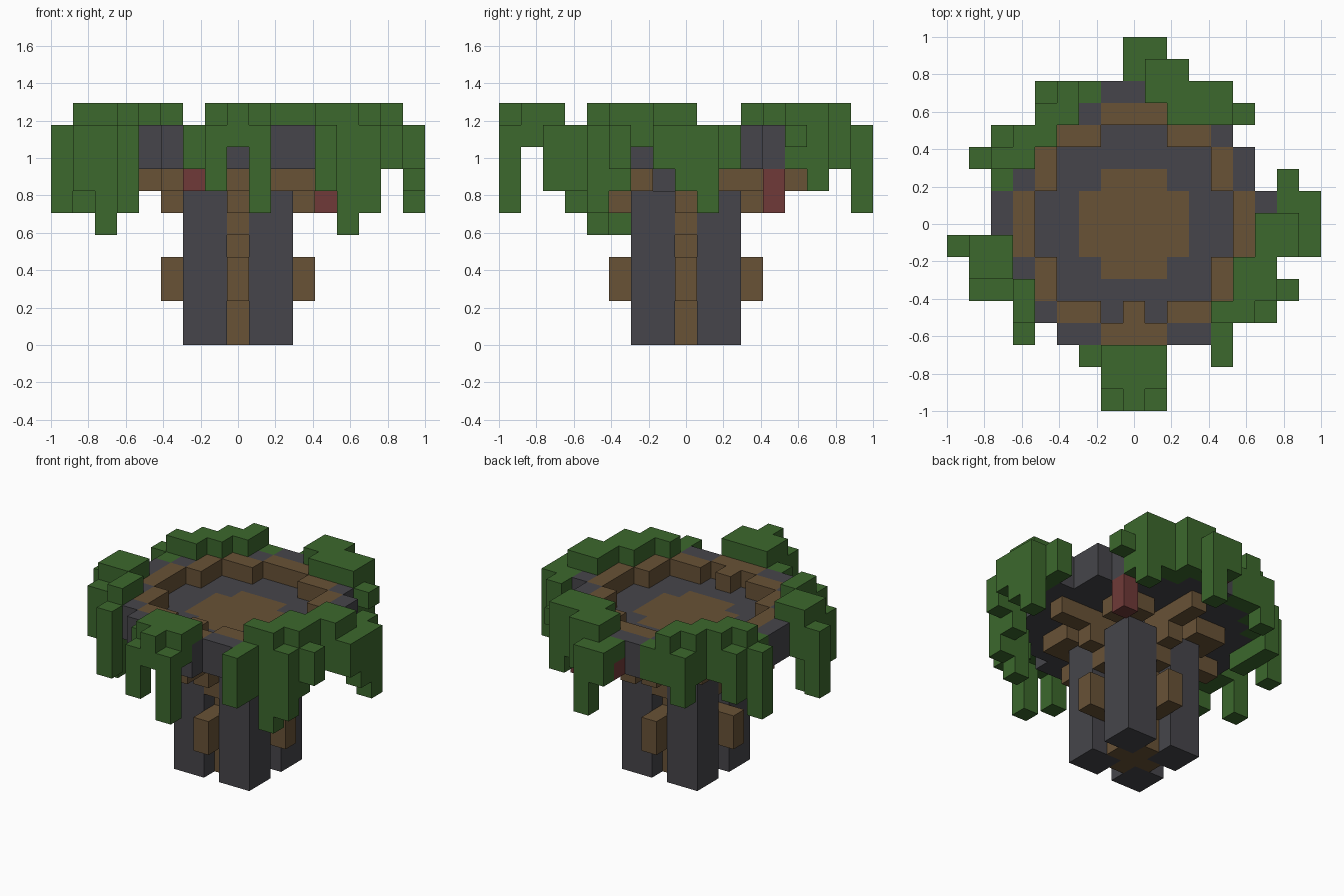
import bpy
import bmesh
from mathutils import Vector

cube = bpy.data.objects.get("Cube")
if cube:
    bpy.data.objects.remove(cube, do_unlink=True)

UNIT = 2 / 17          # edge of one block
occupied = {}          # block -> part name, shared so touching faces are dropped
parts = {}             # part name -> material


def material(name, colour):
    mat = bpy.data.materials.new(name)
    mat.use_nodes = True
    mat.diffuse_color = (*colour, 1)
    bsdf = next(n for n in mat.node_tree.nodes if n.type == "BSDF_PRINCIPLED")
    bsdf.inputs["Base Color"].default_value = (*colour, 1)
    return mat


def fill(part, x0, x1, y0, y1, z0, z1):
    """Claim a box of blocks (inclusive) for a part."""
    for x in range(x0, x1 + 1):
        for y in range(y0, y1 + 1):
            for z in range(z0, z1 + 1):
                occupied.setdefault((x, y, z), part)


def build(part):
    """Turn a part's blocks into a mesh of exposed faces."""
    bm = bmesh.new()
    for block in [b for b, p in occupied.items() if p == part]:
        centre = Vector(block) + Vector((0, 0, 0.5))
        for axis in range(3):
            for sign in (-1, 1):
                near = list(block)
                near[axis] += sign
                if tuple(near) in occupied:
                    continue
                n, u = Vector(), Vector()
                n[axis] = sign / 2
                u[(axis + 1) % 3] = 0.5
                v = n.cross(u) * 2
                corners = (-u - v, u - v, u + v, v - u)
                bm.faces.new([bm.verts.new((centre + n + c) * UNIT) for c in corners])
    bmesh.ops.remove_doubles(bm, verts=bm.verts, dist=0.001)
    mesh = bpy.data.meshes.new(part)
    bm.to_mesh(mesh)
    bm.free()
    mesh.materials.append(parts[part])
    bpy.context.collection.objects.link(bpy.data.objects.new(part, mesh))


stone = material("dark_stone", (0.061, 0.060, 0.069))
wood = material("brown_wood", (0.138, 0.084, 0.037))
leaf = material("green_leaf", (0.045, 0.138, 0.026))
berry = material("red_berry", (0.162, 0.042, 0.040))

parts.update(trunk_posts=stone, trunk_core=wood, corner_braces=wood, bowl=stone,
             bowl_rim=wood, bowl_floor_disc=wood, berries=berry)

# Four square posts, each with a brace under the bowl
for sx in (-1, 1):
    for sy in (-1, 1):
        xs = sorted((sx, 2 * sx))
        ys = sorted((sy, 2 * sy))
        fill("trunk_posts", *xs, *ys, 0, 6)
        fill("trunk_posts", sx, sx, sy, sy, 7, 7)
        xs = sorted((2 * sx, 3 * sx))
        ys = sorted((2 * sy, 3 * sy))
        fill("corner_braces", *xs, *ys, 7, 7)

# Cross-shaped core: reach of its arms at each level
for z, reach in enumerate((1, 1, 3, 3, 1, 2, 3, 5)):
    fill("trunk_core", -reach, reach, 0, 0, z, z)
    fill("trunk_core", 0, 0, -reach, reach, z, z)

# Round bowl: floor, inlaid disc, inner rim and outer wall
for x in range(-6, 7):
    for y in range(-6, 7):
        r2 = x * x + y * y
        if r2 > 37:
            continue
        fill("bowl_floor_disc" if r2 <= 5 else "bowl", x, x, y, y, 8, 8)
        if r2 >= 20:
            fill("bowl_rim" if r2 <= 26 else "bowl", x, x, y, y, 9, 9)
fill("bowl_rim", 0, 0, -4, -4, 9, 9)

# Berries among the leaves
fill("berries", -2, -2, -4, -4, 7, 7)
fill("berries", 4, 4, 4, 4, 6, 7)
fill("berries", 0, 0, 7, 7, 8, 8)

# Leaf clumps: cap blocks over the bowl edge plus hanging strands
back_leaves = [
    (1, 2, 7, 7, 8, 10), (1, 4, 6, 6, 10, 10), (2, 4, 5, 5, 10, 10),
    (2, 3, 6, 6, 8, 9), (4, 4, 6, 6, 7, 9), (4, 4, 5, 5, 8, 9),
    (5, 5, 5, 5, 9, 9), (0, 0, 8, 8, 8, 9), (1, 1, 8, 8, 6, 9), (0, 0, 7, 7, 9, 9)]
back_right_leaves = [
    (-3, -3, 5, 6, 10, 10), (-3, -2, 6, 6, 8, 9), (-4, -4, 6, 6, 7, 9),
    (-4, -4, 4, 5, 10, 10), (-4, -4, 5, 5, 8, 9), (-5, -5, 3, 4, 10, 10),
    (-5, -5, 4, 4, 8, 9), (-6, -6, 4, 4, 7, 9), (-6, -6, 3, 3, 7, 10),
    (-7, -7, 3, 3, 6, 9), (-6, -6, 2, 2, 7, 9)]
front_right_leaves = [
    (-8, -8, -1, -1, 6, 9), (-7, -6, -2, -1, 10, 10), (-7, -7, -2, -1, 8, 9),
    (-6, -6, -2, -2, 8, 9), (-7, -7, -3, -3, 7, 9), (-6, -6, -3, -3, 5, 9),
    (-5, -5, -3, -3, 10, 10), (-5, -5, -4, -4, 8, 10), (-5, -5, -5, -5, 6, 9)]
front_leaves = [
    (-1, 1, -7, -6, 10, 10), (0, 0, -8, -8, 9, 10), (-1, -1, -8, -8, 7, 9),
    (1, 1, -8, -8, 6, 9), (-1, 1, -7, -7, 9, 9), (-2, -2, -6, -6, 8, 9)]
left_leaves = [
    (5, 6, -3, -2, 10, 10), (4, 5, -4, -4, 10, 10), (6, 6, -2, -2, 9, 9),
    (6, 6, -3, -3, 7, 9), (5, 5, -4, -4, 5, 9), (6, 6, -4, -4, 6, 9),
    (7, 7, -3, -3, 8, 9), (4, 4, -6, -5, 7, 9), (6, 7, -1, 0, 10, 10),
    (7, 7, -1, 2, 8, 9), (8, 8, -1, -1, 8, 9), (8, 8, 0, 0, 7, 9), (8, 8, 1, 1, 6, 9)]

clumps = dict(back_leaves=back_leaves, back_right_leaves=back_right_leaves,
              front_right_leaves=front_right_leaves, front_leaves=front_leaves,
              left_leaves=left_leaves)
for name, boxes in clumps.items():
    parts[name] = leaf
    for box in boxes:
        fill(name, *box)

for part in parts:
    build(part)
